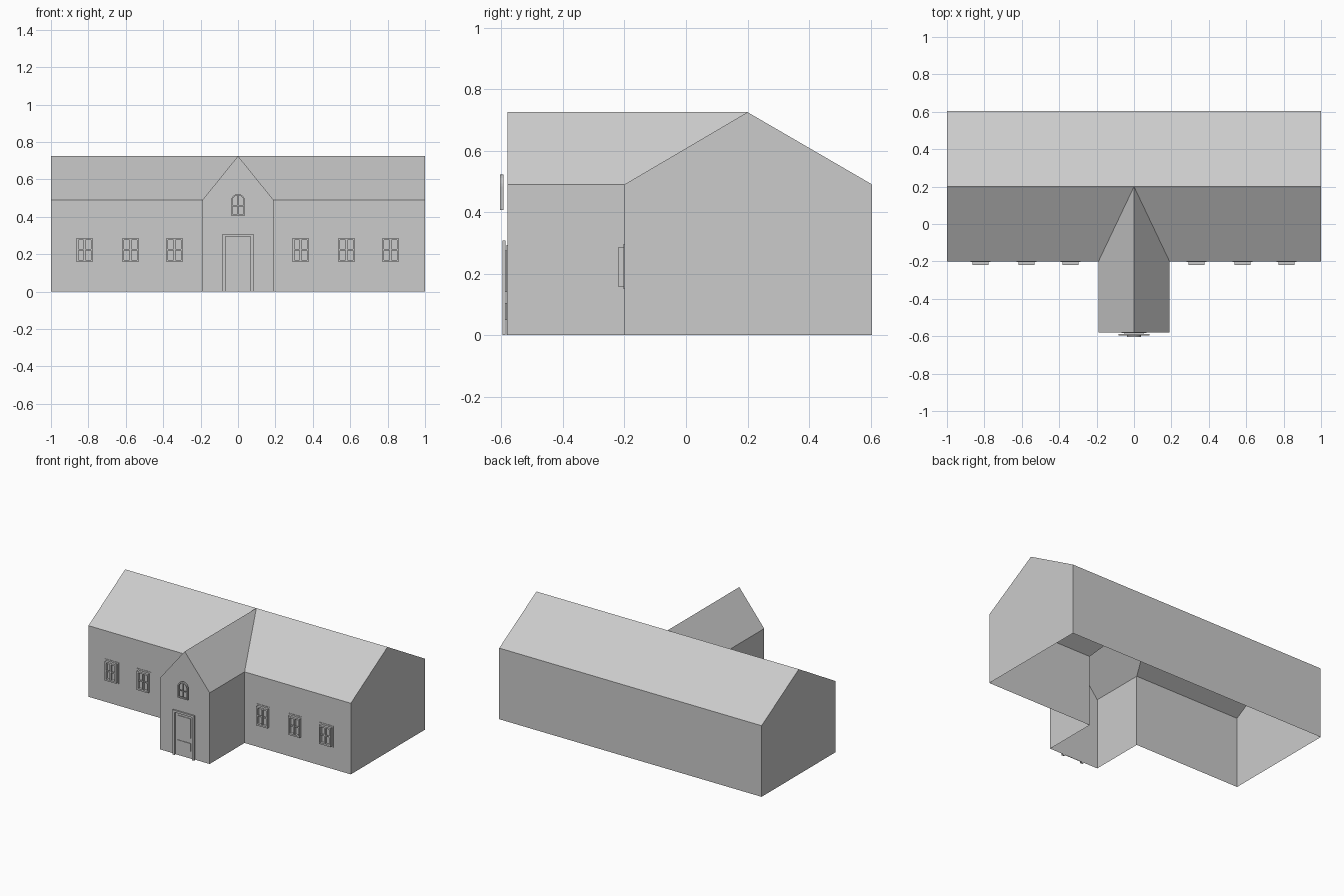
import bpy, bmesh, math

cube = bpy.data.objects.get("Cube")
if cube:
    bpy.data.objects.remove(cube)

grey = bpy.data.materials.new("plain_grey")
grey.use_nodes = True
grey.diffuse_color = (0.6, 0.6, 0.6, 1)
grey.node_tree.nodes["Principled BSDF"].inputs["Base Color"].default_value = (0.6, 0.6, 0.6, 1)


def finish(name, bm):
    bmesh.ops.recalc_face_normals(bm, faces=bm.faces)
    mesh = bpy.data.meshes.new(name)
    bm.to_mesh(mesh)
    bm.free()
    mesh.materials.append(grey)
    ob = bpy.data.objects.new(name, mesh)
    bpy.context.collection.objects.link(ob)
    return ob


def add_box(bm, x0, x1, y0, y1, z0, z1):
    made = bmesh.ops.create_cube(bm, size=1)["verts"]
    for v in made:
        v.co = (x0 if v.co.x < 0 else x1, y0 if v.co.y < 0 else y1, z0 if v.co.z < 0 else z1)


def outline(cx, half, z0, z1, arched=False):
    """Rectangle, or a rectangle with a half-round top."""
    pts = [(cx - half, z0), (cx + half, z0)]
    if not arched:
        return pts + [(cx + half, z1), (cx - half, z1)]
    steps = 12
    for i in range(steps + 1):
        a = math.pi * i / steps
        pts.append((cx + half * math.cos(a), z1 - half + half * math.sin(a)))
    return pts


def add_ring(bm, outer, inner, y0, y1):
    """Frame between two matching outlines."""
    loops = [[bm.verts.new((x, y, z)) for x, z in pts]
             for pts, y in ((outer, y0), (outer, y1), (inner, y1), (inner, y0))]
    n = len(outer)
    for k in range(4):
        a, b = loops[k], loops[(k + 1) % 4]
        for i in range(n):
            j = (i + 1) % n
            bm.faces.new((a[i], a[j], b[j], b[i]))


# Building shell, open below: one half, mirrored
END, WING = 1.0, 0.19
FRONT, RIDGE, BACK, PORCH = -0.2, 0.2, 0.605, -0.58
EAVE, TOP = 0.49, 0.725
bm = bmesh.new()
walls_and_roof = [
    # end gable, rear wall, rear roof
    [(END, FRONT, 0), (END, BACK, 0), (END, BACK, EAVE), (END, RIDGE, TOP), (END, FRONT, EAVE)],
    [(END, BACK, 0), (0, BACK, 0), (0, BACK, EAVE), (END, BACK, EAVE)],
    [(END, BACK, EAVE), (0, BACK, EAVE), (0, RIDGE, TOP), (END, RIDGE, TOP)],
    # front wall and front roof up to the valley
    [(WING, FRONT, 0), (END, FRONT, 0), (END, FRONT, EAVE), (WING, FRONT, EAVE)],
    [(WING, FRONT, EAVE), (END, FRONT, EAVE), (END, RIDGE, TOP), (0, RIDGE, TOP)],
    # wing side, wing gable, wing roof
    [(WING, PORCH, 0), (WING, FRONT, 0), (WING, FRONT, EAVE), (WING, PORCH, EAVE)],
    [(0, PORCH, 0), (WING, PORCH, 0), (WING, PORCH, EAVE), (0, PORCH, TOP)],
    [(WING, PORCH, EAVE), (WING, FRONT, EAVE), (0, RIDGE, TOP), (0, PORCH, TOP)],
]
for pts in walls_and_roof:
    bm.faces.new([bm.verts.new(p) for p in pts])
bmesh.ops.remove_doubles(bm, verts=bm.verts, dist=0.001)
shell = finish("building_shell", bm)
shell.modifiers.new("Mirror", "MIRROR")

# Front wall windows: trim, raised frame and glazing bars
for number, cx in enumerate((-0.82, -0.575, -0.34, 0.335, 0.58, 0.815), 1):
    bm = bmesh.new()
    edge = outline(cx, 0.043, 0.157, 0.287)
    add_ring(bm, outline(cx, 0.053, 0.15, 0.297), edge, FRONT - 0.003, FRONT)
    add_ring(bm, edge, outline(cx, 0.034, 0.168, 0.276), FRONT - 0.02, FRONT - 0.003)
    add_box(bm, cx - 0.005, cx + 0.005, FRONT - 0.018, FRONT - 0.006, 0.168, 0.276)
    add_box(bm, cx - 0.034, cx + 0.034, FRONT - 0.016, FRONT - 0.008, 0.219, 0.227)
    finish(f"window_{number}", bm)

# Arched window in the wing gable
bm = bmesh.new()
add_ring(bm, outline(0, 0.038, 0.407, 0.522, True), outline(0, 0.03, 0.415, 0.514, True),
         PORCH - 0.025, PORCH - 0.013)
add_box(bm, -0.003, 0.003, PORCH - 0.022, PORCH - 0.016, 0.415, 0.514)
add_box(bm, -0.03, 0.03, PORCH - 0.022, PORCH - 0.016, 0.456, 0.462)
finish("arched_window", bm)

# Door frame: two posts and a lintel
bm = bmesh.new()
for side in (-1, 1):
    x0, x1 = sorted((side * 0.066, side * 0.083))
    add_box(bm, x0, x1, PORCH - 0.017, PORCH - 0.007, 0, 0.308)
add_box(bm, -0.066, 0.066, PORCH - 0.017, PORCH - 0.007, 0.294, 0.308)
finish("door_frame", bm)

# Door leaf with two raised panels
bm = bmesh.new()
add_box(bm, -0.066, 0.066, PORCH - 0.003, PORCH, 0, 0.294)
for z0, z1 in ((0.05, 0.105), (0.14, 0.275)):
    add_box(bm, -0.05, 0.05, PORCH - 0.007, PORCH - 0.003, z0, z1)
finish("door", bm)
